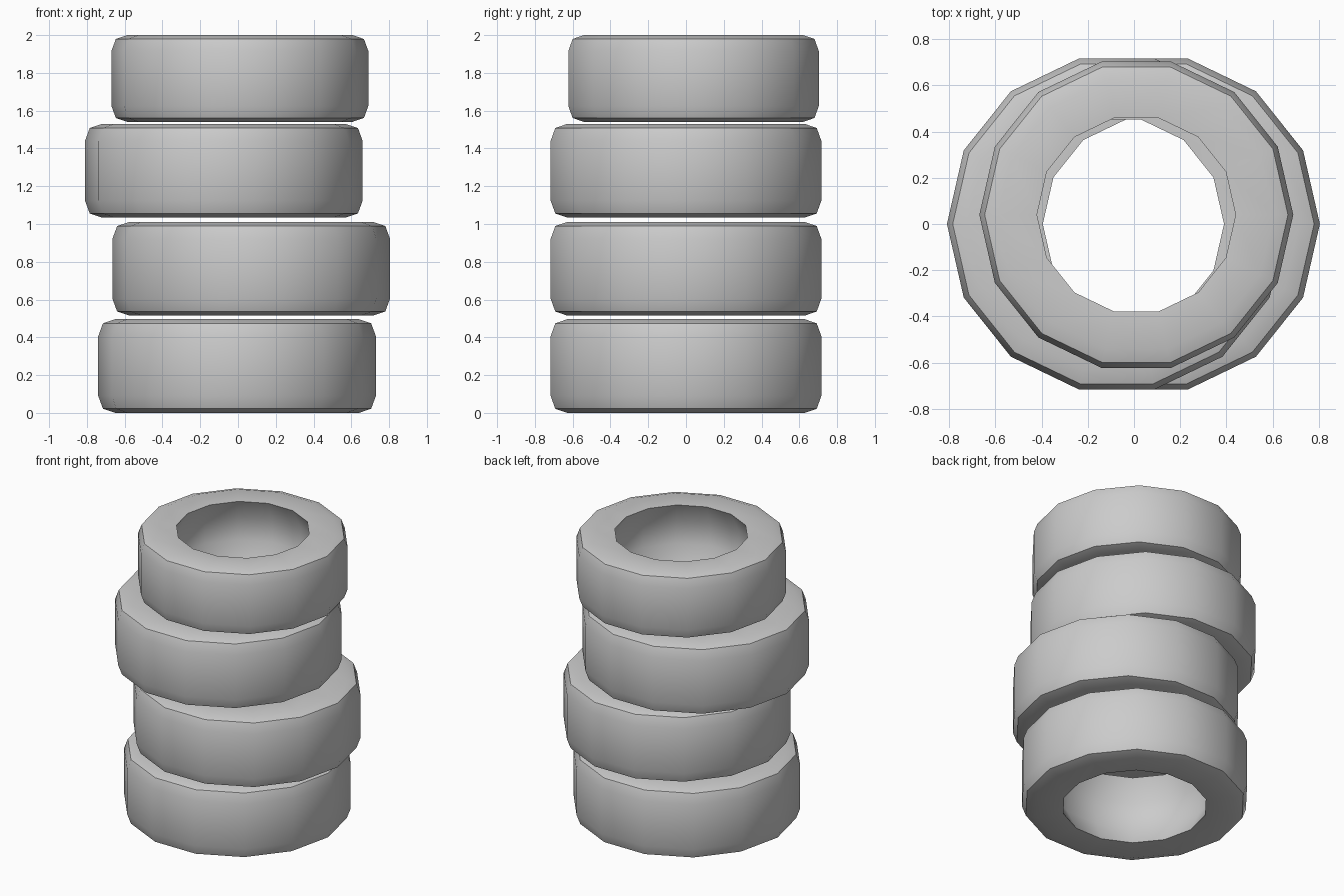
import bpy, bmesh
from math import cos, sin, tau, radians

if "Cube" in bpy.data.objects:
    bpy.data.objects.remove(bpy.data.objects["Cube"])

SIDES = 14
HEIGHT = 0.496
# lower half of the tyre cross-section (radius, height), bore to tread
HALF = [(0.54, 0.16), (0.465, 0.008), (0.645, 0.0), (0.71, 0.022), (0.735, 0.09)]
PROFILE = HALF + [(r, HEIGHT - z) for r, z in reversed(HALF)]


def tyre(name, x, y, z, scale=1.0):
    bm = bmesh.new()
    rings = []
    for i in range(SIDES):
        a = tau * i / SIDES
        rings.append([bm.verts.new((r * cos(a), r * sin(a), h)) for r, h in PROFILE])
    n = len(PROFILE)
    for i in range(SIDES):
        a, b = rings[i], rings[(i + 1) % SIDES]
        for j in range(n):
            k = (j + 1) % n
            bm.faces.new((a[j], b[j], b[k], a[k]))
    bmesh.ops.recalc_face_normals(bm, faces=bm.faces)
    mesh = bpy.data.meshes.new(name)
    bm.to_mesh(mesh)
    bm.free()
    obj = bpy.data.objects.new(name, mesh)
    obj.location = (x, y, z)
    obj.scale = (scale,) * 3
    bpy.context.collection.objects.link(obj)
    # smooth tread and sidewalls, crisp bore lip
    bpy.ops.object.select_all(action='DESELECT')
    obj.select_set(True)
    bpy.context.view_layer.objects.active = obj
    bpy.ops.object.shade_smooth_by_angle(angle=radians(50))
    return obj


# four loosely stacked tyres, the top one smaller
tyre("bottom_tyre", -0.005, 0, 0.0)
tyre("second_tyre", 0.07, 0, 0.515)
tyre("third_tyre", -0.075, 0, 1.034)
tyre("top_tyre", 0.01, 0.04, 1.541, 0.925)
